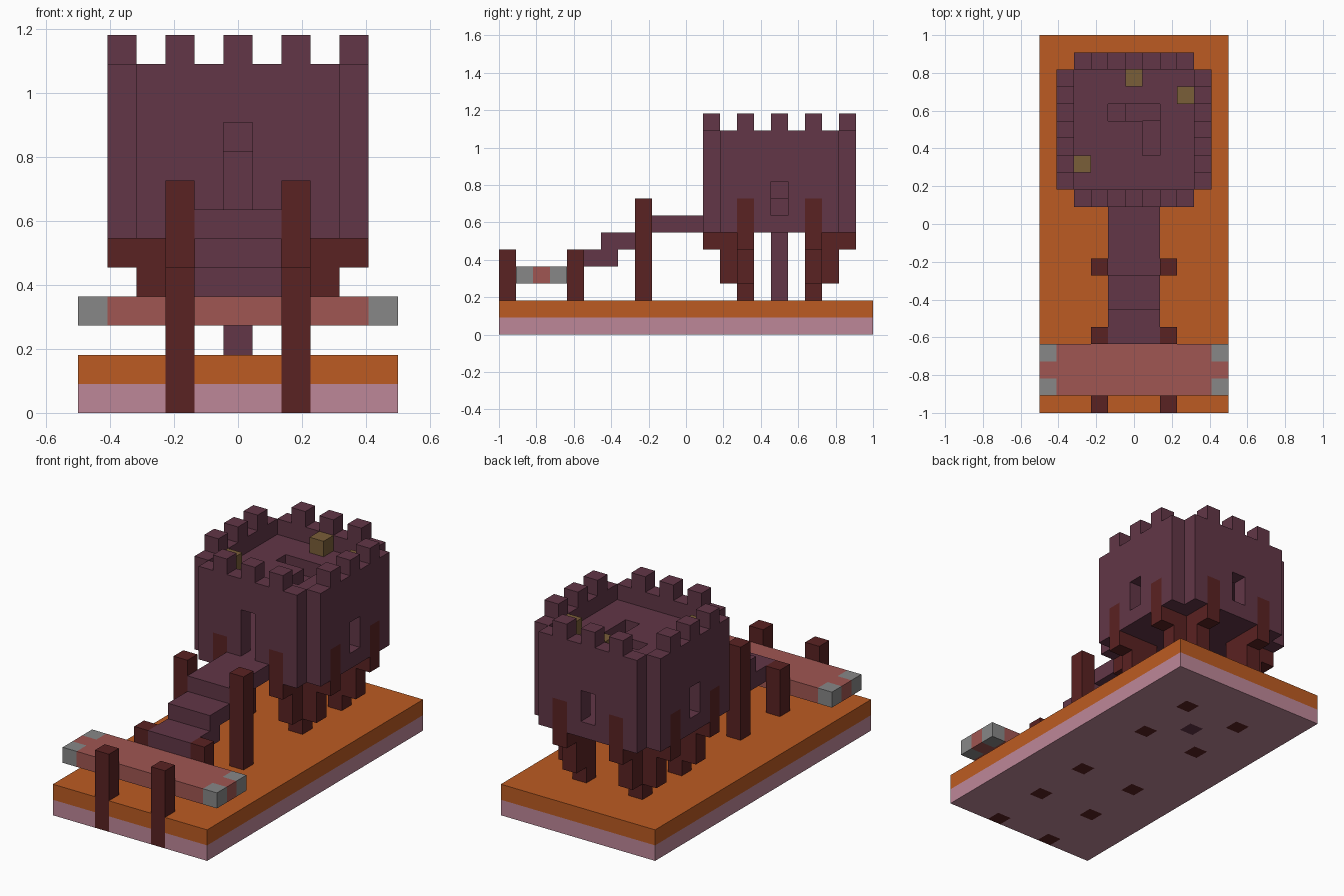
import bpy
import bmesh
from mathutils import Vector

cube = bpy.data.objects.get("Cube")
if cube:
    bpy.data.objects.remove(cube, do_unlink=True)

U = 1 / 11  # edge of one block


def material(name, rgb):
    m = bpy.data.materials.new(name)
    m.use_nodes = True
    m.diffuse_color = (*rgb, 1)
    bsdf = m.node_tree.nodes["Principled BSDF"]
    bsdf.inputs["Base Color"].default_value = (*rgb, 1)
    bsdf.inputs["Roughness"].default_value = 0.9
    return m


PLUM = material("plum stone", (0.122, 0.037, 0.063))
BROWN = material("dark red wood", (0.102, 0.016, 0.016))
ORANGE = material("orange ground", (0.503, 0.105, 0.016))
PINK = material("pink bedrock", (0.515, 0.242, 0.314))
RED = material("faded red planks", (0.352, 0.093, 0.084))
GREY = material("grey caps", (0.242, 0.242, 0.242))
GOLD = material("dull gold", (0.195, 0.112, 0.04))


def box(x, y, z):
    """Block cells in half-open ranges."""
    return {(i, j, k) for i in range(*x) for j in range(*y) for k in range(*z)}


def column(x, y, bottom, top):
    return box((x, x + 1), (y, y + 1), (bottom, top))


taken = set()
parts = []


def part(name, cells, mat):
    """Earlier parts keep their cells; later ones fit around them."""
    cells = cells - taken
    taken.update(cells)
    parts.append((name, cells, mat))


def build(name, cells, mat):
    bm = bmesh.new()
    verts = {}

    def vert(p):
        key = tuple(p)
        if key not in verts:
            verts[key] = bm.verts.new((key[0] * U - 0.5, key[1] * U - 1, key[2] * U))
        return verts[key]

    for cell in sorted(cells):
        for axis in range(3):
            for side in (0, 1):
                near = list(cell)
                near[axis] += 2 * side - 1
                if tuple(near) in taken:
                    continue
                a, b = [0, 0, 0], [0, 0, 0]
                a[(axis + 1) % 3] = b[(axis + 2) % 3] = 1
                p = list(cell)
                p[axis] += side
                o, a, b = Vector(p), Vector(a), Vector(b)
                ring = [o, o + a, o + a + b, o + b]
                if not side:
                    ring.reverse()
                bm.faces.new([vert([int(c) for c in v]) for v in ring])
    mesh = bpy.data.meshes.new(name)
    bm.to_mesh(mesh)
    bm.free()
    mesh.materials.append(mat)
    bpy.context.collection.objects.link(bpy.data.objects.new(name, mesh))


# Bridge posts, in pairs
for label, y, top in (("front", 0, 5), ("middle", 4, 5), ("rear", 8, 8)):
    for side, x in (("right", 3), ("left", 7)):
        part(f"{label}_post_{side}", column(x, y, 0, top), BROWN)

# Tower legs with corbels stepping out to the walls and up into them
for fb, y, dy in (("front", 14, -1), ("back", 18, 1)):
    for side, x, dx in (("right", 3, -1), ("left", 7, 1)):
        leg = column(x, y, 0, 6)
        for sx, sy in ((dx, 0), (0, dy)):
            leg |= column(x + sx, y + sy, 3, 6)
            leg |= column(x + 2 * sx, y + 2 * sy, 5, 8)
        part(f"{fb}_leg_{side}", leg, BROWN)

# Central pole and inner stair
part("central_pole", column(5, 16, 0, 9), PLUM)
part("lower_stair", box((6, 7), (15, 17), (8, 9)), PLUM)
part("upper_stair", box((5, 7), (17, 18), (9, 10)), PLUM)

# Tower: notched square plan, hollow, with door, windows and stairwell
inner = box((2, 9), (13, 20), (6, 12))
outer = box((2, 9), (12, 21), (6, 12)) | box((1, 10), (13, 20), (6, 12))
openings = column(5, 12, 7, 10) | column(5, 20, 7, 9)
openings |= column(1, 16, 7, 9) | column(9, 16, 7, 9)
stairwell = box((4, 7), (17, 18), (10, 11)) | box((6, 7), (15, 17), (10, 11))
part("tower_walls", outer - inner - openings, PLUM)
part("tower_floor", {c for c in inner if c[2] == 6}, PLUM)
part("tower_roof", {c for c in inner if c[2] == 10} - stairwell, PLUM)

# Battlements
merlons = set()
for i in (-2, 0, 2):
    for x, y in ((5 + i, 12), (5 + i, 20), (1, 16 + i), (9, 16 + i)):
        merlons |= column(x, y, 12, 13)
part("battlements", merlons, PLUM)

# Gold blocks on the roof
for n, (x, y) in enumerate(((2, 14), (5, 19), (8, 18))):
    part(f"roof_block_{n + 1}", column(x, y, 11, 12), GOLD)

# Stepped bridge
for n, (y0, y1) in enumerate(((4, 7), (6, 9), (8, 12))):
    part(f"bridge_step_{n + 1}", box((4, 7), (y0, y1), (4 + n, 5 + n)), PLUM)

# Cross deck with capped corners
for side, x in (("right", 0), ("left", 10)):
    part(f"deck_caps_{side}", column(x, 1, 3, 4) | column(x, 3, 3, 4), GREY)
part("cross_deck", box((0, 11), (1, 4), (3, 4)), RED)

# Ground slabs
part("ground_top", box((0, 11), (0, 22), (1, 2)), ORANGE)
part("ground_base", box((0, 11), (0, 22), (0, 1)), PINK)

for name, cells, mat in parts:
    build(name, cells, mat)
